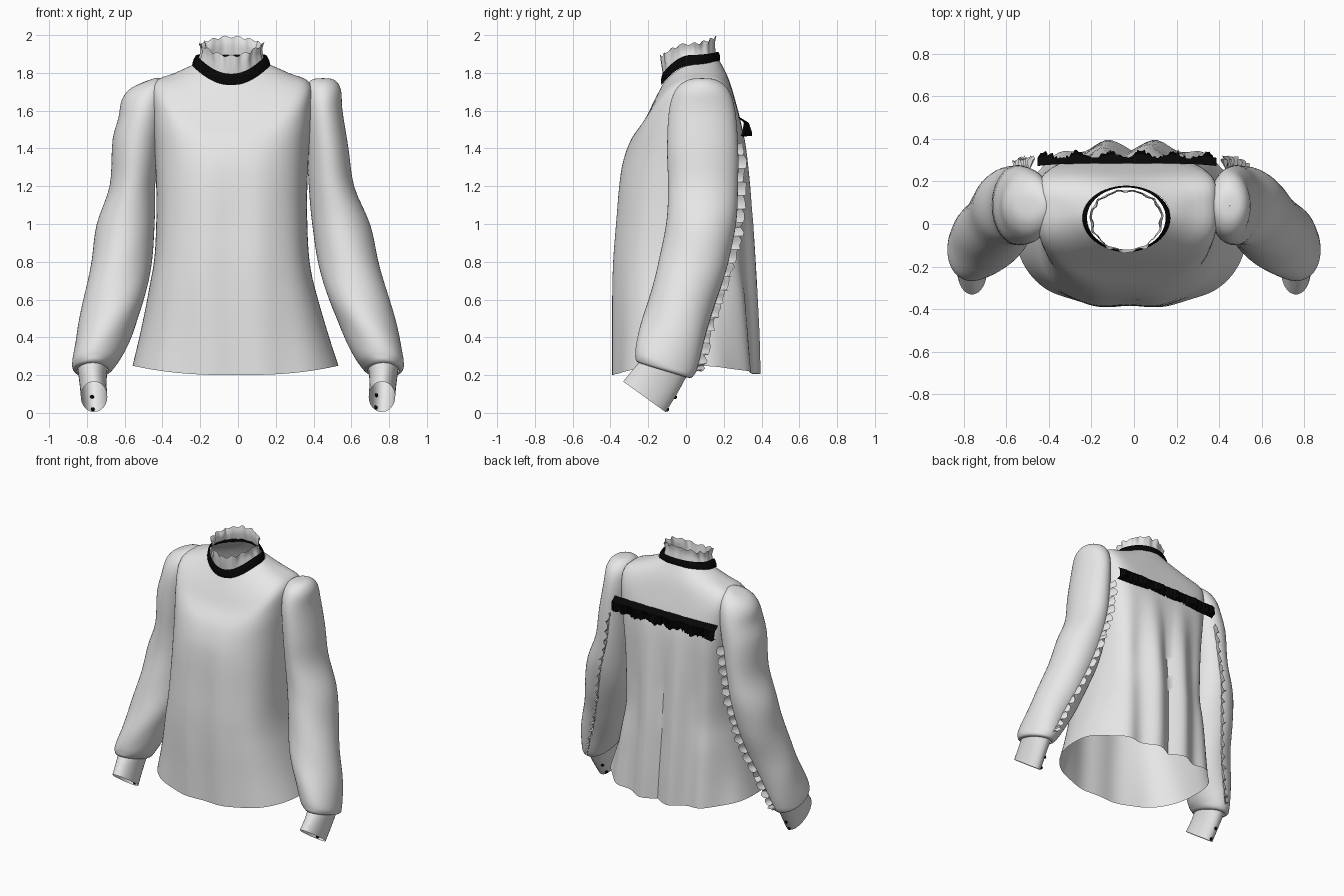
import bpy, math, random

if "Cube" in bpy.data.objects:
    bpy.data.objects.remove(bpy.data.objects["Cube"])
random.seed(4)

def material(name, c):
    m = bpy.data.materials.new(name)
    m.diffuse_color = (*c, 1)
    m.use_nodes = True
    m.node_tree.nodes["Principled BSDF"].inputs["Base Color"].default_value = m.diffuse_color
    return m

WHITE = material("white cloth", (0.8, 0.8, 0.8))
BLACK = material("black trim", (0.002, 0.002, 0.002))

def make(name, verts, faces, mat, angle=60):
    me = bpy.data.meshes.new(name)
    me.from_pydata(verts, [], faces)
    me.materials.append(mat)
    ob = bpy.data.objects.new(name, me)
    bpy.context.collection.objects.link(ob)
    bpy.ops.object.select_all(action='DESELECT')
    ob.select_set(True)
    bpy.context.view_layer.objects.active = ob
    bpy.ops.object.shade_smooth_by_angle(angle=math.radians(angle))
    return ob

def at(rows, t):
    """Smooth (Catmull-Rom) interpolation through profile rows, t in 0..1."""
    f = t * (len(rows) - 1)
    i = min(int(f), len(rows) - 2)
    u = f - i
    p = [rows[min(max(i + k, 0), len(rows) - 1)] for k in (-1, 0, 1, 2)]
    return [b + 0.5 * u * (c - a + u * (2*a - 5*b + 4*c - d + u * (3*(b - c) + d - a)))
            for a, b, c, d in zip(*p)]

def loft(name, rows, point, mat, n=64, steps=4, keep=None):
    m = (len(rows) - 1) * steps
    verts = [point(at(rows, j / m), 2 * math.pi * i / n) for j in range(m + 1) for i in range(n)]
    faces = [(j*n + i, j*n + (i+1) % n, (j+1)*n + (i+1) % n, (j+1)*n + i)
             for j in range(m) for i in range(n)]
    if keep:
        faces = [f for f in faces if any(keep(*verts[v]) for v in f)]
    return make(name, verts, faces, mat)

def grid(name, rows, mat):
    n = len(rows[0])
    return make(name, sum(rows, []), [(r*n + i, r*n + i + 1, (r+1)*n + i + 1, (r+1)*n + i)
                for r in range(len(rows) - 1) for i in range(n - 1)], mat, 40)

def clamp(v, hi=1.0):
    return min(max(v, 0), hi)

def spow(v, e):
    return math.copysign(abs(v) ** e, v)

CX = -0.033

# Torso rings: width, side y, front y, back y, z at front/side/back, boxiness back, front
torso = [
    (.545, 0, -.39, .38, .20, .25, .205, .85, .8),
    (.50, 0, -.39, .375, .40, .41, .40, .85, .8),
    (.45, 0, -.39, .365, .60, .61, .60, .8, .75),
    (.412, 0, -.385, .355, .80, .80, .80, .8, .72),
    (.40, .02, -.37, .34, 1.0, 1.0, 1.0, .72, .72),
    (.40, .04, -.355, .33, 1.2, 1.2, 1.2, .65, .75),
    (.41, .06, -.335, .315, 1.33, 1.4, 1.4, .55, .8),
    (.425, .07, -.29, .295, 1.45, 1.6, 1.52, .5, .8),
    (.415, .075, -.22, .265, 1.55, 1.745, 1.64, .5, .75),
    (.30, .075, -.165, .225, 1.66, 1.80, 1.77, .7, .8),
    (.20, .05, -.12, .175, 1.745, 1.845, 1.87, 1, 1)]

def torso_point(r, a):
    w, yc, yf, yb, zf, zs, zb, eb, ef = r
    c, s = math.cos(a), math.sin(a)
    e = eb if s > 0 else ef
    x = w * spow(c, e)
    y = yc + (yb - yc if s > 0 else yc - yf) * spow(s, e)
    z = zs + ((zb if s > 0 else zf) - zs) * s * s
    k = clamp((1.5 - z) / .5)
    if s > 0:                                   # hanging pleats of the back
        y -= .02 * k * s * math.cos(x * 2 * math.pi / .23)
        y -= .014 * k * clamp(1 - abs(x) / .04)
    else:                                       # slight front drape
        y += .006 * k * s * s * math.cos(x * 22)
    return (CX + x + .022 * clamp((.7 - z) / .5), y, z)

loft("blouse_body", torso, torso_point, WHITE, 144)

# Neck band and ruffled collar
def neck_point(r, a):
    w, yf, yb, zf, zs, zb, amp = r
    c, s = math.cos(a), math.sin(a)
    q = 1 + amp * math.sin(11 * a) + amp * .6 * math.sin(18 * a + 1)
    y = .03 + (yb - .03 if s > 0 else .03 - yf) * s * q
    z = zs + ((zb if s > 0 else zf) - zs) * s * s + .16 * amp * math.sin(15 * a)
    return (CX - .003 + w * c * q, y, z)

loft("neck_band", [(.207, -.13, .18, 1.735, 1.84, 1.865, 0),
                   (.200, -.132, .18, 1.765, 1.87, 1.89, 0),
                   (.185, -.125, .172, 1.795, 1.895, 1.912, 0)], neck_point, BLACK, 64, 2)
loft("collar_ruffle", [(.172, -.12, .16, 1.785, 1.875, 1.895, .01),
                       (.160, -.128, .152, 1.84, 1.92, 1.95, .025),
                       (.168, -.132, .158, 1.89, 1.955, 1.992, .04)], neck_point, WHITE, 128, 3)

# Sleeve rings: x, y, z, half width, half depth, tilt
sleeve = [
    (.45, .085, 1.772, .001, .001, 0), (.45, .085, 1.763, .06, .075, 0),
    (.45, .085, 1.71, .095, .14, 0), (.453, .085, 1.6, .10, .175, 0),
    (.475, .088, 1.4, .11, .188, 0), (.495, .09, 1.2, .12, .185, 0),
    (.545, .08, 1.0, .153, .185, 0), (.585, .04, .8, .16, .185, 0),
    (.64, -.02, .6, .16, .18, 0), (.705, -.07, .42, .148, .175, -.1),
    (.75, -.105, .29, .127, .165, -.25), (.77, -.115, .235, .105, .15, -.3),
    (.77, -.12, .225, .082, .125, -.3)]
cuff = [(.77, -.12, .235, .08, .125, -.3), (.768, -.165, .165, .072, .12, -.5),
        (.762, -.22, .085, .07, .112, -.72)]

for side, label in ((1, "right"), (-1, "left")):
    def sleeve_point(r, a):
        x, y, z, rx, ry, k = r
        c, s = math.cos(a), math.sin(a)
        q = 1 + .03 * math.sin(3 * a + z * 14) * clamp(1.2 - z, .8) * (z > .25)
        top = clamp((z - 1.45) / .25)
        if side < 0:                            # this shoulder sits further out and slopes
            d = .065 * clamp((z - .4) / .8)
            x += d * (1 - .25 * top)
            rx += d * .4 * clamp((z - 1.2) / .3) * clamp(rx / .09)
            z -= top * (.4 * rx * c + .02)
        dy = ry * s * q
        return (side * (x + rx * c * q), y + dy, z + k * dy)

    # cloth inside the armhole is left open
    loft(label + "_sleeve", sleeve, sleeve_point, WHITE, 48,
         keep=lambda x, y, z: z < 1.3 or abs(x - CX) > .4 or z > 1.7)
    loft(label + "_cuff", cuff, sleeve_point, WHITE, 32, 3)

    # Ruffle running down the back of the sleeve
    base, tip = [], []
    for i in range(91):
        u = i / 90
        r = at(sleeve, .325 + (.86 - .325) * u)
        p = sleeve_point(r, math.radians(112 - 25 * u))
        wob = math.sin(i * 1.25)
        base.append((p[0], p[1] - .004, p[2]))
        tip.append((p[0] - side * (.012 + .016 * wob),
                    p[1] + .048 - .018 * u + .012 * random.uniform(-1, 1),
                    p[2] + .012 * math.cos(i * 1.25)))
    grid(label + "_sleeve_ruffle", [base, tip], WHITE)

    # Cuff buttons near the wrist opening
    for t in (.6, .9):
        p = sleeve_point(at(cuff, t), math.radians(120 if side > 0 else 85))
        bpy.ops.mesh.primitive_uv_sphere_add(segments=12, ring_count=8, radius=.011, location=p)
        b = bpy.context.object
        b.name = label + "_cuff_button"
        b.data.materials.append(BLACK)

# Black gathered ruffle across the back yoke
rows = [[], [], [], []]
for i in range(97):
    u = i / 48 - 1
    x = CX + .42 * u
    y = .29 - .012 * u ** 4
    w = .6 * math.sin(x * 2 * math.pi / .15) + random.uniform(-.4, .4)
    j = random.uniform(-1, 1)
    rows[0].append((x, y - .005, 1.565))
    rows[1].append((x, y + .032 + .014 * w, 1.535))
    rows[2].append((x + .006 * j, y + .035 + .03 * w, 1.475 + .012 * j))
    rows[3].append((x, y + .005, 1.465))
grid("back_yoke_ruffle", rows, BLACK)
